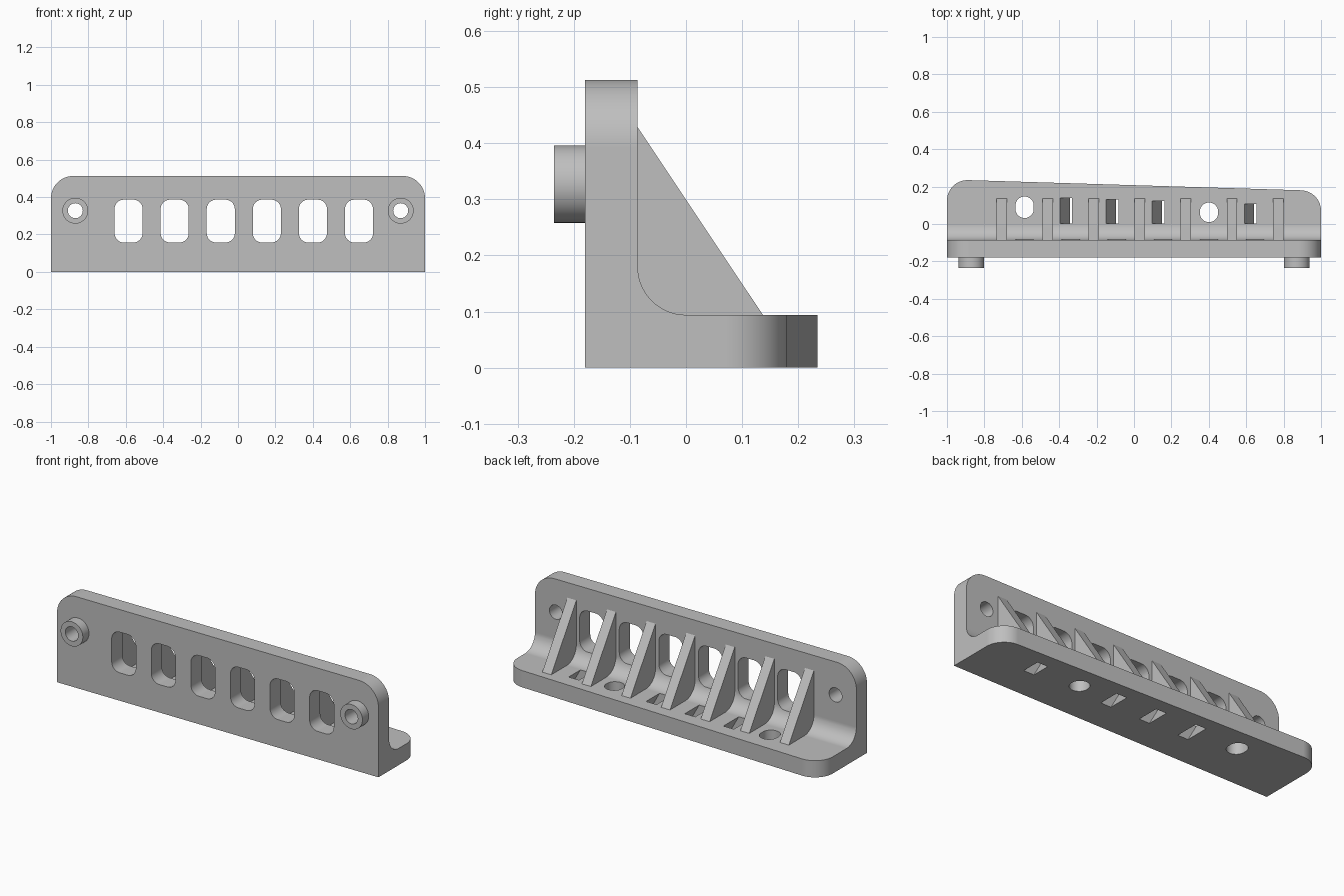
import bpy, bmesh, math
from mathutils import Vector

cube = bpy.data.objects.get("Cube")
if cube:
    bpy.data.objects.remove(cube, do_unlink=True)

# One grey material
grey = bpy.data.materials.new("light grey")
grey.use_nodes = True
colour = (0.52, 0.52, 0.52, 1)
grey.diffuse_color = colour
grey.node_tree.nodes["Principled BSDF"].inputs["Base Color"].default_value = colour


def rounded(corners, steps=14):
    """Polygon outline from (u, v, radius) corners, with each corner filleted."""
    out = []
    for i, (u, v, r) in enumerate(corners):
        p = Vector((u, v))
        if r == 0:
            out.append(p)
            continue
        a = (Vector(corners[i - 1][:2]) - p).normalized()
        b = (Vector(corners[(i + 1) % len(corners)][:2]) - p).normalized()
        half = a.angle(b) / 2
        centre = p + (a + b).normalized() * r / math.sin(half)
        start = p + a * r / math.tan(half) - centre
        end = p + b * r / math.tan(half) - centre
        out += [centre + start.slerp(end, k / steps) * r for k in range(steps + 1)]
    return out


def round_rect(u0, u1, v0, v1, r):
    return rounded([(u0, v0, r), (u1, v0, r), (u1, v1, r), (u0, v1, r)])


def circle(u, v, r, n=48):
    return [Vector((u + r * math.cos(t), v + r * math.sin(t)))
            for t in (math.tau * k / n for k in range(n))]


def prism(name, outline, axis, t0, t1, slant=0):
    """Extrude an outline along an axis; slant leans a z prism along x."""
    bm = bmesh.new()

    def place(p, t):
        u, v = p
        return {"x": (t, u, v), "y": (u, t, v), "z": (u + slant * t, v, t)}[axis]

    rings = [[bm.verts.new(place(p, t)) for p in outline] for t in (t0, t1)]
    n = len(outline)
    for ring in rings:
        bm.faces.new(ring)
    for i in range(n):
        j = (i + 1) % n
        bm.faces.new((rings[0][i], rings[0][j], rings[1][j], rings[1][i]))
    bmesh.ops.recalc_face_normals(bm, faces=bm.faces)
    mesh = bpy.data.meshes.new(name)
    bm.to_mesh(mesh)
    bm.free()
    mesh.materials.append(grey)
    obj = bpy.data.objects.new(name, mesh)
    bpy.context.collection.objects.link(obj)
    return obj


def activate(obj):
    bpy.ops.object.select_all(action="DESELECT")
    obj.select_set(True)
    bpy.context.view_layer.objects.active = obj


def carve(obj, tool, operation="DIFFERENCE"):
    activate(obj)
    mod = obj.modifiers.new("carve", "BOOLEAN")
    mod.operation, mod.solver, mod.object = operation, "EXACT", tool
    bpy.ops.object.modifier_apply(modifier=mod.name)
    bpy.data.objects.remove(tool, do_unlink=True)


def finish(obj):
    activate(obj)
    bpy.ops.object.shade_smooth_by_angle(angle=math.radians(30))
    mod = obj.modifiers.new("clean shading", "WEIGHTED_NORMAL")
    mod.keep_sharp = True


FRONT, WALL, BACK = -0.18, -0.086, 0.235
BASE, TOP, FILLET = 0.094, 0.513, 0.086
PITCH = 0.2464

# L-shaped bracket with an inner fillet
profile = rounded([(FRONT, 0, 0), (BACK, 0, 0), (BACK, BASE, 0),
                   (WALL, BASE, FILLET), (WALL, TOP, 0), (FRONT, TOP, 0)])
bracket = prism("bracket", profile, "x", -1, 1)

# Rounded wall corners and tapered, rounded base
wall_outline = rounded([(-1, -0.1, 0), (1, -0.1, 0), (1, TOP, 0.12), (-1, TOP, 0.12)])
carve(bracket, prism("wall_trim", wall_outline, "y", -0.5, 0.5), "INTERSECT")
base_outline = rounded([(-1, -0.4, 0), (1, -0.4, 0), (1, 0.177, 0.11), (-1, 0.238, 0.11)])
carve(bracket, prism("base_trim", base_outline, "z", -0.2, 0.8), "INTERSECT")

# Row of windows in the wall
for i in range(6):
    x = -0.585 + i * PITCH
    window = round_rect(x - 0.075, x + 0.075, 0.157, 0.386, 0.05)
    carve(bracket, prism("window_cutter", window, "y", -0.4, 0.1))

# Mounting holes through the base
for x, y0, y1 in ((-0.585, 0.032, 0.147), (0.401, 0.01, 0.115)):
    hole = round_rect(x - 0.049, x + 0.049, y0, y1, 0.0489)
    carve(bracket, prism("hole_cutter", hole, "z", -0.1, 0.2))

# Slanted slots through the base
LEAN = -0.56
for i, back in ((1, 0.14), (2, 0.131), (3, 0.123), (5, 0.108)):
    x = -0.642 + i * PITCH - LEAN * BASE
    slot = rounded([(x, 0.003, 0), (x + 0.065, 0.003, 0), (x + 0.065, back, 0), (x, back, 0)])
    carve(bracket, prism("slot_cutter", slot, "z", -0.1, 0.2, LEAN))

# Bosses with bores running through the wall
for side, x in (("right", -0.87), ("left", 0.87)):
    boss = prism(side + "_boss", circle(x, 0.327, 0.069), "y", -BACK, FRONT)
    for part in (boss, bracket):
        carve(part, prism("bore_cutter", circle(x, 0.327, 0.04), "y", -0.4, 0.1))
    finish(boss)
finish(bracket)

# Triangular ribs seated in the fillet
rib_profile = rounded([(WALL, BASE, FILLET), (WALL, 0.428, 0), (0.137, BASE, 0)])
for i in range(7):
    x = -0.708 + i * PITCH
    finish(prism("rib_%d" % (i + 1), rib_profile, "x", x - 0.028, x + 0.028))
